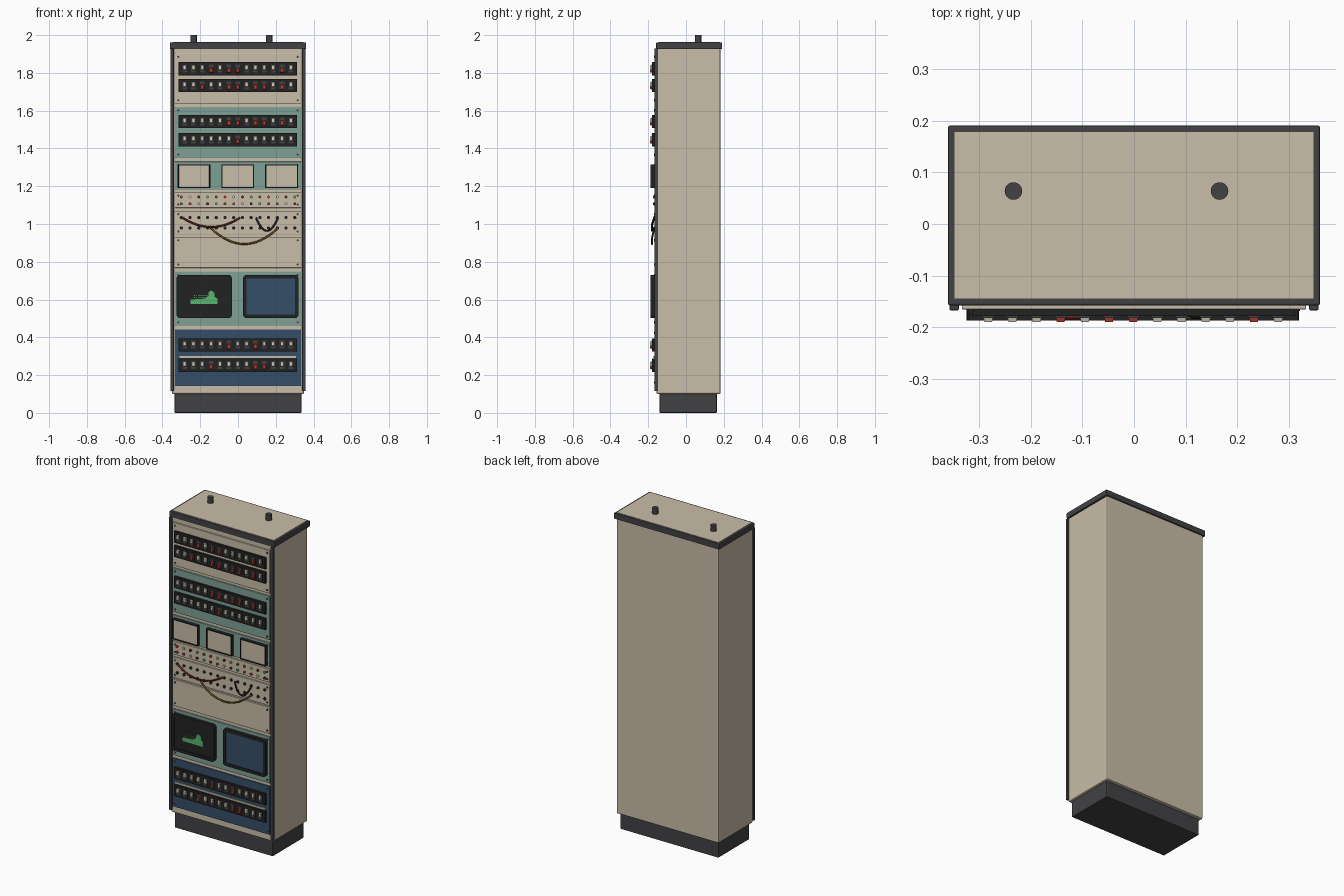
import bpy, bmesh, math
from mathutils import Matrix, Vector

cube = bpy.data.objects.get("Cube")
if cube:
    bpy.data.objects.remove(cube, do_unlink=True)


def linear(v):
    v /= 255
    return v / 12.92 if v < 0.04 else ((v + 0.055) / 1.055) ** 2.4


COLOURS = {
    "cream": (201, 189, 168), "charcoal": (66, 66, 70), "black": (34, 34, 36),
    "teal": (126, 161, 149), "blue": (53, 79, 105), "red": (190, 60, 44),
    "green": (88, 182, 110), "mustard": (118, 88, 30), "maroon": (104, 36, 32),
    "ivory": (214, 208, 186),
}
MATS = {}
for name, rgb in COLOURS.items():
    m = bpy.data.materials.new(name)
    m.use_nodes = True
    col = [linear(c) for c in rgb] + [1]
    m.diffuse_color = col
    m.node_tree.nodes["Principled BSDF"].inputs["Base Color"].default_value = col
    MATS[name] = m
ORDER = list(MATS)


class Part:
    """Collects simple solids into one named object."""

    def __init__(self, name):
        self.name, self.bm = name, bmesh.new()

    def paint(self, faces, colour):
        for f in faces:
            f.material_index = ORDER.index(colour)

    def box(self, colour, x, y, z, taper=1.0, corner=0.0):
        """x, y, z are (low, high); taper shrinks the front, corner rounds the outline."""
        mid = Vector([(a + b) / 2 for a, b in (x, y, z)])
        size = [b - a for a, b in (x, y, z)]
        mat = Matrix.Translation(mid) @ Matrix.Diagonal((*size, 1))
        verts = bmesh.ops.create_cube(self.bm, size=1, matrix=mat)["verts"]
        for v in verts:
            if v.co.y < mid.y:
                v.co.x = mid.x + (v.co.x - mid.x) * taper
                v.co.z = mid.z + (v.co.z - mid.z) * taper
        faces = {f for v in verts for f in v.link_faces}
        self.paint(faces, colour)
        front = min(faces, key=lambda f: f.calc_center_median().y)
        if corner:
            edges = {e for v in verts for e in v.link_edges
                     if abs(e.verts[0].co.y - e.verts[1].co.y) > 1e-5}
            res = bmesh.ops.bevel(self.bm, geom=list(edges), offset=corner, segments=4,
                                  profile=0.5, affect="EDGES")
            self.paint(res["faces"], colour)
            self.bm.normal_update()
            near = [f for f in self.bm.faces if x[0] < f.calc_center_median().x < x[1]]
            front = min(near, key=lambda f: f.calc_center_median().y)
        return front

    def window(self, front, width, depth, colour):
        """Sinks a coloured pane into a front face."""
        self.bm.normal_update()
        bmesh.ops.inset_region(self.bm, faces=[front], thickness=width)
        bmesh.ops.inset_region(self.bm, faces=[front], thickness=0.001, depth=-depth)
        self.paint([front], colour)

    def disc(self, colour, x, z, r, y0, y1, sides=10):
        mat = Matrix.Translation((x, (y0 + y1) / 2, z)) @ Matrix.Rotation(math.pi / 2, 4, "X")
        verts = bmesh.ops.create_cone(self.bm, cap_ends=True, segments=sides, radius1=r,
                                      radius2=r, depth=y1 - y0, matrix=mat)["verts"]
        self.paint({f for v in verts for f in v.link_faces}, colour)

    def done(self, bevel=0.0):
        mesh = bpy.data.meshes.new(self.name)
        bmesh.ops.recalc_face_normals(self.bm, faces=self.bm.faces[:])
        self.bm.to_mesh(mesh)
        self.bm.free()
        for m in MATS.values():
            mesh.materials.append(m)
        ob = bpy.data.objects.new(self.name, mesh)
        bpy.context.collection.objects.link(ob)
        if bevel:
            mod = ob.modifiers.new("soft_edges", "BEVEL")
            mod.width, mod.segments = bevel, 2
        return ob


def solid(name, colour, x, y, z, bevel=0.0):
    p = Part(name)
    p.box(colour, x, y, z)
    return p.done(bevel)


# Cabinet shell, plinth and cap
solid("plinth", "charcoal", (-.336, .336), (-.14, .163), (0, .11), .004)
solid("cabinet_body", "cream", (-.35, .35), (-.157, .183), (.1, 1.94), .008)
solid("top_cap", "charcoal", (-.361, .361), (-.158, .191), (1.926, 1.962), .004)
solid("top_plate", "cream", (-.348, .348), (-.145, .179), (1.95, 1.964))
for side, s in (("left", 1), ("right", -1)):
    xs = sorted((s * .34, s * .358))
    solid(side + "_front_rail", "charcoal", xs, (-.168, -.15), (.115, 1.928), .003)

# Cable glands on the roof
for i, x in enumerate((-.234, .166)):
    bpy.ops.mesh.primitive_cylinder_add(vertices=24, radius=.017, depth=.045,
                                        location=(x, .064, 1.9775))
    gland = bpy.context.object
    gland.name = f"roof_post_{i + 1}"
    gland.data.materials.append(MATS["charcoal"])
    bpy.ops.object.shade_smooth_by_angle()

# Rack panels with corner screws
FRONT = -.166
PANELS = [
    ("upper_switch_panel", "cream", 1.637, 1.903), ("lower_switch_panel", "teal", 1.349, 1.62),
    ("meter_panel", "teal", 1.182, 1.33), ("lamp_panel", "cream", 1.086, 1.168),
    ("patch_panel", "cream", .942, 1.07), ("blank_panel", "cream", .768, .932),
    ("screen_panel", "teal", .462, .748), ("base_switch_panel", "blue", .143, .442),
]
for name, colour, z0, z1 in PANELS:
    solid(name, colour, (-.334, .334), (FRONT, -.15), (z0, z1), .002)
    screws = Part(name + "_screws")
    for x in (-.316, .316):
        for z in (z0 + .018, z1 - .018):
            screws.disc("charcoal", x, z, .006, FRONT - .003, FRONT, 8)
    screws.done()

# Switch banks: lowered switches are red
BANKS = [(1.822, {3, 5, 6, 11}), (1.733, {2, 5, 6, 8, 9, 11}), (1.542, {5, 6, 8, 9, 11}),
         (1.446, {6}), (.36, {5, 8}), (.252, {3, 8, 9})]
for n, (z, lowered) in enumerate(BANKS):
    bank = Part(f"switch_bank_{n + 1}")
    bank.box("black", (-.314, .312), (-.179, FRONT), (z - .035, z + .035))
    for i in range(13):
        x = -.283 + i * .0469
        c = z - .008 if i in lowered else z + .006
        bank.box("charcoal", (x - .012, x + .012), (-.182, -.178), (z - .02, z + .022))
        bank.box("red" if i in lowered else "ivory", (x - .01, x + .01),
                 (-.19, -.178), (c - .014, c + .014), taper=.75)
    bank.done()
solid("label_strip", "cream", (-.31, .306), (-.172, FRONT), (.291, .302))

# Square meters
for i, x in enumerate((-.233, -.001, .231)):
    meter = Part(f"meter_{i + 1}")
    face = meter.box("black", (x - .087, x + .087), (-.187, FRONT), (1.19, 1.316))
    meter.window(face, .008, .003, "cream")
    meter.done()

# Indicator lamps and patch sockets
lamps = Part("indicator_lamps")
sockets = Part("patch_sockets")
hues = ("red", "green", "ivory", "mustard", "maroon")
for i in range(14):
    x = -.3 + i * .0462
    for row in range(2):
        lamps.disc(hues[(i * 2 + row * 3) % 5], x, 1.143 - row * .036, .0075, -.174, FRONT)
        sockets.disc("black", x, 1.034 - row * .055, .009, -.171, FRONT)
lamps.done()
sockets.done()


# Hanging patch cables
def cable(name, colour, x0, x1, z, drop):
    curve = bpy.data.curves.new(name, "CURVE")
    curve.dimensions, curve.bevel_depth, curve.bevel_resolution = "3D", .005, 2
    spline = curve.splines.new("POLY")
    spline.points.add(16)
    for i, p in enumerate(spline.points):
        t = i / 16
        sag = 4 * t * (1 - t)
        p.co = (x0 + (x1 - x0) * t, -.169 - .011 * min(1, sag * 1.5), z - drop * sag, 1)
    curve.materials.append(MATS[colour])
    bpy.context.collection.objects.link(bpy.data.objects.new(name, curve))


cable("red_cable", "maroon", -.295, .012, 1.034, .05)
cable("black_cable", "black", .095, .212, 1.034, .07)
cable("yellow_cable", "mustard", -.145, .212, .979, .085)

# Display screens
for name, x0, x1, pane in (("trace_screen", -.325, -.032, "black"),
                           ("blue_screen", .027, .32, "blue")):
    screen = Part(name)
    face = screen.box("black", (x0, x1), (-.187, FRONT), (.502, .73), corner=.018)
    screen.window(face, .018, .003, pane)
    screen.done()

# Green trace drawn as a thin plate
trace = Part("green_trace")
outline = [(-.251, .577), (-.251, .6), (-.175, .605), (-.157, .62), (-.155, .64), (-.14, .648),
           (-.125, .635), (-.125, .615), (-.108, .605), (-.108, .577)]
face = trace.bm.faces.new([trace.bm.verts.new((x, -.184, z)) for x, z in outline])
ext = bmesh.ops.extrude_face_region(trace.bm, geom=[face])["geom"]
bmesh.ops.translate(trace.bm, vec=(0, -.002, 0),
                    verts=[g for g in ext if isinstance(g, bmesh.types.BMVert)])
trace.paint(trace.bm.faces, "green")
for i in range(7):
    x = -.232 + i * .011
    for z in (.609, .619):
        trace.box("green", (x, x + .005), (-.186, -.184), (z, z + .004))
trace.done()
